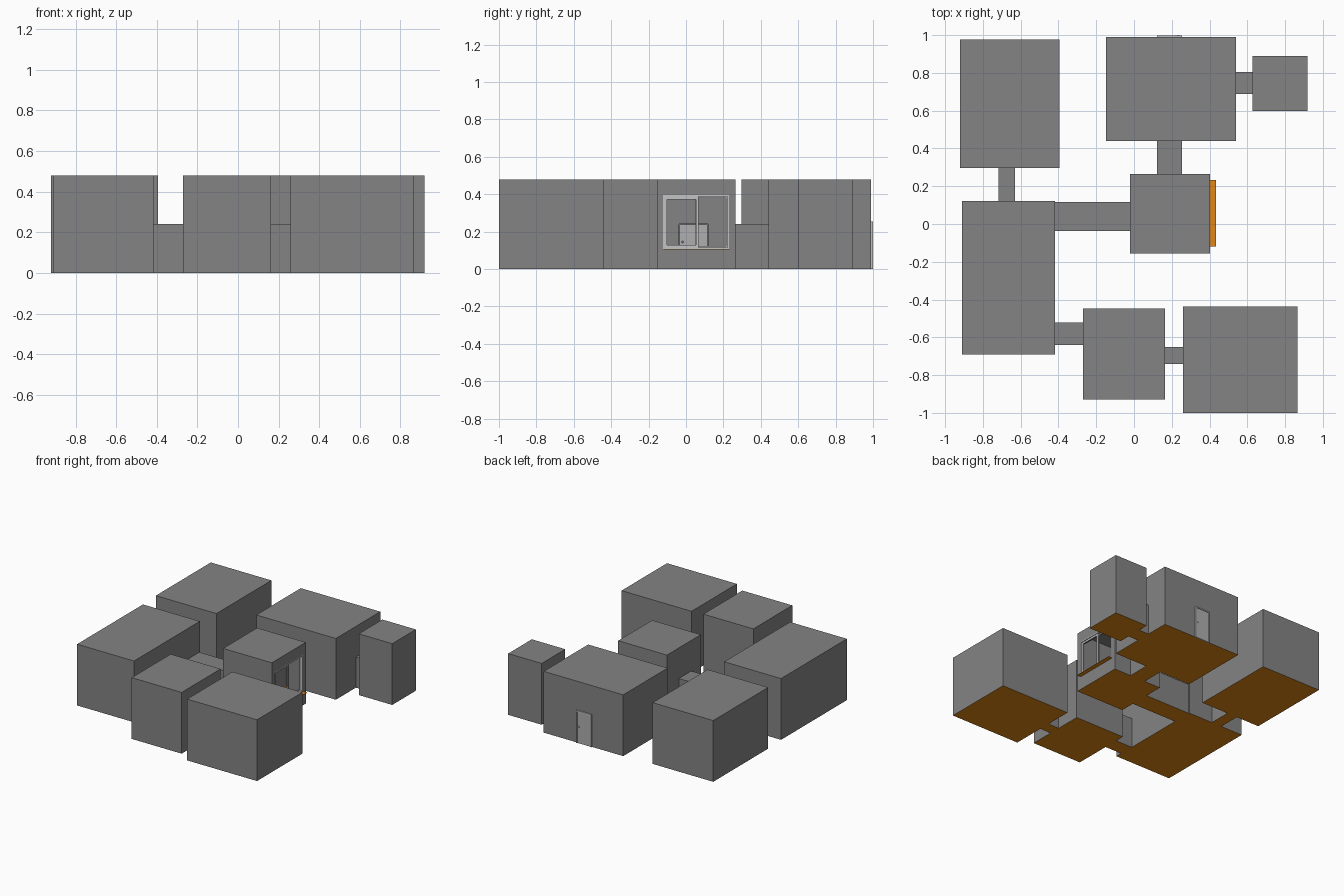
import bpy, bmesh, math
from mathutils import Matrix

if "Cube" in bpy.data.objects:
    bpy.data.objects.remove(bpy.data.objects["Cube"])


def material(name, rgb):
    m = bpy.data.materials.new(name)
    m.diffuse_color = (*rgb, 1)
    m.use_nodes = True
    m.node_tree.nodes["Principled BSDF"].inputs["Base Color"].default_value = m.diffuse_color
    return m


WALL = material("wall grey", (0.23, 0.23, 0.23))
FLOOR = material("floor orange brown", (0.75, 0.24, 0.008))
LIGHT = material("trim light grey", (0.55, 0.55, 0.55))
LEAF = material("door grey", (0.43, 0.43, 0.43))

H, LOW = 0.48, 0.24   # room and corridor heights

# name: x0, x1, y0, y1, height
shells = {
    "north_west_room": (-0.92, -0.395, 0.297, 0.977, H),
    "west_room": (-0.91, -0.417, -0.692, 0.123, H),
    "south_room": (-0.27, 0.163, -0.93, -0.448, H),
    "south_east_room": (0.259, 0.865, -1.0, -0.438, H),
    "centre_room": (-0.02, 0.402, -0.155, 0.265, H),
    "north_room": (-0.149, 0.54, 0.44, 0.99, H),
    "north_east_room": (0.628, 0.918, 0.598, 0.89, H),
    "corridor_north_west": (-0.718, -0.63, 0.123, 0.297, LOW),
    "corridor_west_centre": (-0.417, -0.02, -0.037, 0.117, LOW),
    "corridor_west_south": (-0.417, -0.27, -0.64, -0.522, LOW),
    "corridor_south_east": (0.163, 0.259, -0.742, -0.65, LOW),
    "corridor_centre_north": (0.122, 0.255, 0.265, 0.44, LOW),
    "corridor_north_east": (0.54, 0.628, 0.688, 0.806, LOW),
}
WINDOW = (-0.123, 0.231, 0.108, 0.395)   # y0, y1, z0, z1 in the east wall


def finish(name, bm, mats):
    me = bpy.data.meshes.new(name)
    bm.to_mesh(me)
    bm.free()
    for m in mats:
        me.materials.append(m)
    ob = bpy.data.objects.new(name, me)
    bpy.context.collection.objects.link(ob)
    return ob


def box(name, x0, x1, y0, y1, z0, z1, mat):
    bm = bmesh.new()
    bmesh.ops.create_cube(bm, size=1)
    for v in bm.verts:
        v.co = (x1 if v.co.x > 0 else x0, y1 if v.co.y > 0 else y0,
                z1 if v.co.z > 0 else z0)
    return finish(name, bm, [mat])


def openings(name, axis, pos):
    """Doorways wherever another shell touches this wall plane."""
    me, found = shells[name], []
    u = 2 if axis == 0 else 0
    for other, s in shells.items():
        if other == name or pos not in s[axis * 2:axis * 2 + 2]:
            continue
        a, b = max(me[u], s[u]), min(me[u + 1], s[u + 1])
        if b > a:
            found.append((a, b, 0, min(me[4], s[4])))
    if name == "centre_room" and pos == me[1]:
        found.append(WINDOW)
    return found


def shell(name):
    """Hollow room: thin walls with openings, roof and coloured floor."""
    x0, x1, y0, y1, h = shells[name]
    bm = bmesh.new()

    def quad(pts, index=0):
        bm.faces.new([bm.verts.new(p) for p in pts]).material_index = index

    quad([(x0, y0, h), (x1, y0, h), (x1, y1, h), (x0, y1, h)])
    quad([(x0, y1, 0), (x1, y1, 0), (x1, y0, 0), (x0, y0, 0)], 1)
    for axis, pos, lo, hi, flip in ((0, x0, y0, y1, True), (0, x1, y0, y1, False),
                                    (1, y0, x0, x1, False), (1, y1, x0, x1, True)):
        holes = openings(name, axis, pos)
        us = sorted({lo, hi, *[c for o in holes for c in o[:2]]})
        zs = sorted({0, h, *[c for o in holes for c in o[2:]]})
        for ua, ub in zip(us, us[1:]):
            for za, zb in zip(zs, zs[1:]):
                cu, cz = (ua + ub) / 2, (za + zb) / 2
                if any(o[0] < cu < o[1] and o[2] < cz < o[3] for o in holes):
                    continue
                pts = [(ua, za), (ub, za), (ub, zb), (ua, zb)]
                pts = pts[::-1] if flip else pts
                quad([(pos, u, z) if axis == 0 else (u, pos, z) for u, z in pts])
    bmesh.ops.remove_doubles(bm, verts=bm.verts, dist=1e-5)
    finish(name, bm, [WALL, FLOOR])


for n in shells:
    shell(n)


# Window: outer frame, two sliding sashes and a sill
def frame(name, x0, x1, y0, y1, z0, z1, w, mat):
    box(name + "_bottom", x0, x1, y0, y1, z0, z0 + w, mat)
    box(name + "_top", x0, x1, y0, y1, z1 - w, z1, mat)
    box(name + "_left", x0, x1, y0, y0 + w, z0 + w, z1 - w, mat)
    box(name + "_right", x0, x1, y1 - w, y1, z0 + w, z1 - w, mat)


wy0, wy1, wz0, wz1 = WINDOW
frame("window_frame", 0.365, 0.402, wy0, wy1, wz0, wz1, 0.008, LIGHT)
frame("front_sash", 0.386, 0.396, wy0 + 0.008, 0.068, wz0 + 0.008, wz1 - 0.008, 0.014, LIGHT)
frame("rear_sash", 0.371, 0.381, 0.05, wy1 - 0.008, wz0 + 0.008, wz1 - 0.008, 0.008, LIGHT)
box("window_sill", 0.402, 0.435, -0.12, 0.233, wz0 - 0.003, wz0, FLOOR)


def knob(name, loc):
    bm = bmesh.new()
    bmesh.ops.create_icosphere(bm, subdivisions=1, radius=0.006,
                               matrix=Matrix.Translation(loc))
    finish(name, bm, [LIGHT])


# Outside door on the north wall
box("door_leaf", 0.132, 0.245, 0.984, 0.994, 0, 0.245, LEAF)
box("door_jamb_left", 0.122, 0.132, 0.982, 0.999, 0, 0.255, LIGHT)
box("door_jamb_right", 0.245, 0.255, 0.982, 0.999, 0, 0.255, LIGHT)
box("door_head", 0.132, 0.245, 0.982, 0.999, 0.245, 0.255, LIGHT)
knob("door_knob", (0.233, 0.995, 0.13))

# Inner door seen through the window
box("inner_door", -0.035, -0.025, -0.036, 0.116, 0, 0.239, LEAF)
knob("inner_door_knob", (-0.02, -0.018, 0.145))
